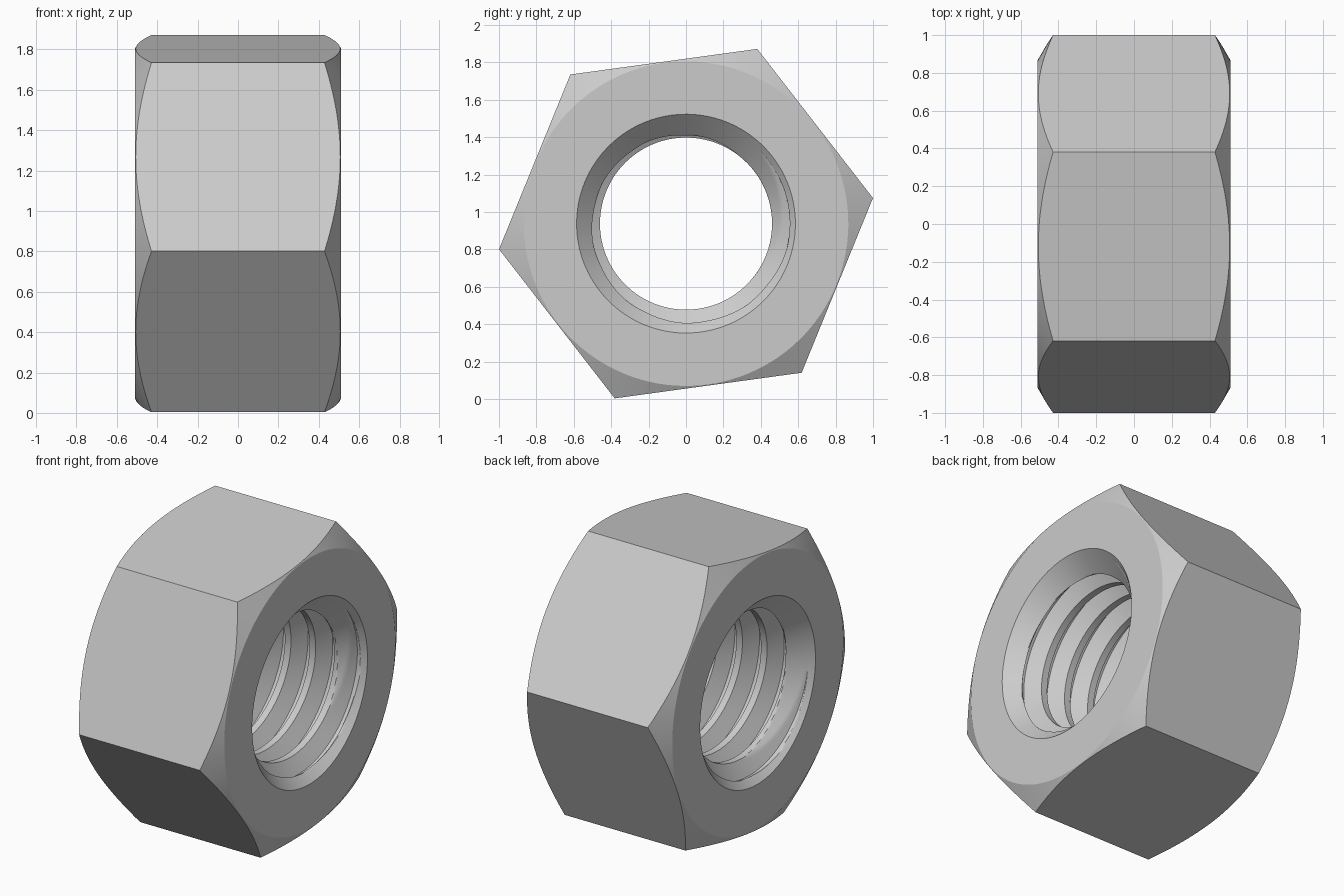
import bpy, bmesh, math

cube = bpy.data.objects.get("Cube")
if cube:
    bpy.data.objects.remove(cube, do_unlink=True)

# Main dimensions
H = 0.51                      # half the thickness
TURN = math.radians(7.8)      # tilt of the hexagon
CORNER = 1.009                # hexagon corner radius
FLAT = CORNER * math.cos(math.pi / 6)
FACE_R = FLAT - 0.006         # round edge of the end faces
MOUTH, MINOR, MAJOR = 0.585, 0.46, 0.555
PITCH = 0.175
CENTRE_Z = 0.9375
SEGMENTS = 120
STEPS = 8

# One pitch of the thread: distance back from the root's edge, radius
root = PITCH / 8
flank = (MAJOR - MINOR) * math.tan(math.pi / 6)
tooth = [(0, MAJOR), (root, MAJOR), (root + flank, MINOR),
         (PITCH - flank, MINOR), (PITCH, MAJOR)]


def outside(angle):
    """Chamfered hexagon side, from the left mouth to the right mouth."""
    a = angle % (math.pi / 3) - math.pi / 6
    r = FLAT / math.cos(a)
    x = H - (r - FACE_R) * math.tan(math.pi / 6)
    return [(-H, MOUTH), (-H, FACE_R), (-x, r), (x, r), (H, FACE_R), (H, MOUTH)]


def bore(angle):
    """Threaded hole with 45 degree countersinks, right to left."""
    points = []
    for k in range(1, -8, -1):
        start = H - 0.03 + PITCH * (k + (angle + TURN) / math.tau)
        for (d0, r0), (d1, r1) in zip(tooth, tooth[1:]):
            for i in range(STEPS):
                t = i / STEPS
                x = max(-H, min(H, start - d0 - (d1 - d0) * t))
                cone = MOUTH - (H - abs(x))
                points.append((x, max(r0 + (r1 - r0) * t, cone)))
    return points


# Sweep the closed section around the x axis
bm = bmesh.new()
columns = []
for s in range(SEGMENTS + 1):
    a = math.tau * s / SEGMENTS
    cy, sz = math.cos(a + TURN), math.sin(a + TURN)
    columns.append([bm.verts.new((x, r * cy, r * sz + CENTRE_Z))
                    for x, r in outside(a) + bore(a)])
for c0, c1 in zip(columns, columns[1:]):
    for i in range(len(c0)):
        j = (i + 1) % len(c0)
        bm.faces.new((c0[i], c1[i], c1[j], c0[j]))
bmesh.ops.remove_doubles(bm, verts=bm.verts, dist=0.00002)
bmesh.ops.recalc_face_normals(bm, faces=bm.faces)

mesh = bpy.data.meshes.new("hex_nut")
bm.to_mesh(mesh)
bm.free()
nut = bpy.data.objects.new("hex_nut", mesh)
bpy.context.collection.objects.link(nut)

# Plain grey metal
grey = (0.6, 0.6, 0.6, 1)
metal = bpy.data.materials.new("grey_metal")
metal.use_nodes = True
metal.diffuse_color = grey
metal.node_tree.nodes["Principled BSDF"].inputs["Base Color"].default_value = grey
mesh.materials.append(metal)

bpy.context.view_layer.objects.active = nut
nut.select_set(True)
bpy.ops.object.shade_smooth_by_angle(angle=math.radians(20))
